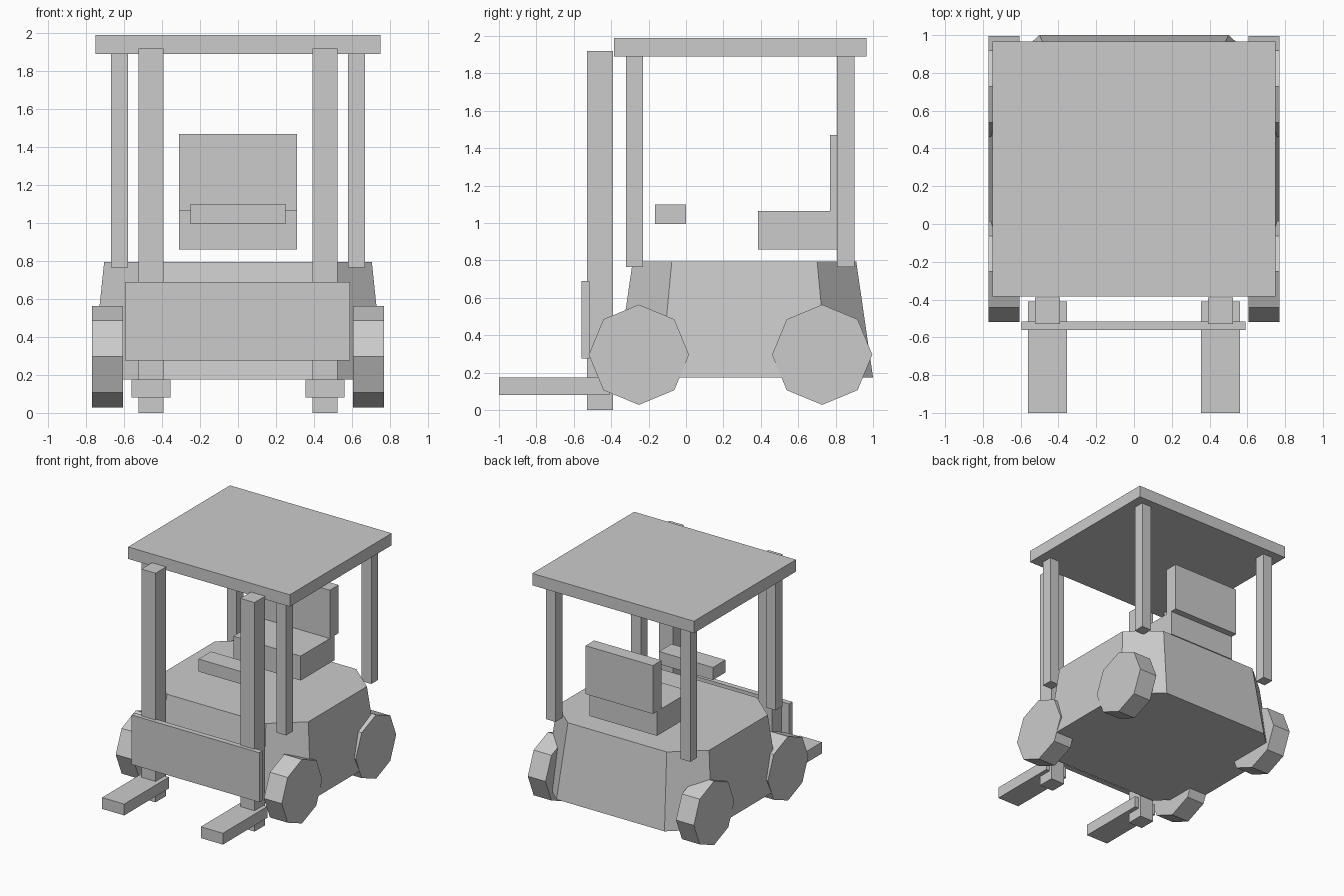
import bpy, bmesh, math

if "Cube" in bpy.data.objects:
    bpy.data.objects.remove(bpy.data.objects["Cube"])

paint = bpy.data.materials.new("plain grey")
paint.diffuse_color = (0.6, 0.6, 0.6, 1)
paint.use_nodes = True
paint.node_tree.nodes["Principled BSDF"].inputs["Base Color"].default_value = paint.diffuse_color


def loft(name, bottom, top):
    """Solid between two matching loops of points."""
    bm = bmesh.new()
    a = [bm.verts.new(p) for p in bottom]
    b = [bm.verts.new(p) for p in top]
    n = len(a)
    bm.faces.new(a[::-1])
    bm.faces.new(b)
    for i in range(n):
        j = (i + 1) % n
        bm.faces.new((a[i], a[j], b[j], b[i]))
    bmesh.ops.recalc_face_normals(bm, faces=bm.faces)
    mesh = bpy.data.meshes.new(name)
    bm.to_mesh(mesh)
    bm.free()
    mesh.materials.append(paint)
    ob = bpy.data.objects.new(name, mesh)
    bpy.context.collection.objects.link(ob)
    return ob


def box(name, x, y, z):
    ring = [(x[0], y[0]), (x[1], y[0]), (x[1], y[1]), (x[0], y[1])]
    return loft(name, [(*p, z[0]) for p in ring], [(*p, z[1]) for p in ring])


def octagon(hx, hy, z, cut=0.65, cy=0.3125):
    """Rectangle with cut corners."""
    c = [(1, -cut), (1, cut), (cut, 1), (-cut, 1),
         (-1, cut), (-1, -cut), (-cut, -1), (cut, -1)]
    return [(u * hx, cy + v * hy, z) for u, v in c]


def wheel(name, side, y, r=0.268, z=0.296):
    ang = [math.tau * i / 8 for i in range(8)]
    rim = [(y + r * math.cos(a), z + r * math.sin(a)) for a in ang]
    return loft(name, [(side * 0.605, *p) for p in rim],
                [(side * 0.77, *p) for p in rim])


# Tapered body with cut corners
loft("body", octagon(0.77, 0.6875, 0.175), octagon(0.705, 0.5975, 0.795))

# Canopy, seat and dashboard
box("roof", (-0.75, 0.75), (-0.385, 0.965), (1.89, 1.99))
box("seat_base", (-0.312, 0.312), (0.385, 0.83), (0.86, 1.065))
box("seat_back", (-0.312, 0.312), (0.77, 0.885), (1.065, 1.47))
box("dashboard", (-0.25, 0.25), (-0.165, 0.0), (0.995, 1.1))

# Carriage plate in front of the masts
box("carriage_plate", (-0.595, 0.59), (-0.56, -0.515), (0.275, 0.69))

# Parts repeated on both sides
for side, label in ((-1, "left"), (1, "right")):
    def pair(a, b):
        return tuple(sorted((side * a, side * b)))
    box(label + "_mast", pair(0.393, 0.525), (-0.53, -0.39), (0.0, 1.92))
    box(label + "_fork", pair(0.355, 0.56), (-1.0, -0.41), (0.08, 0.175))
    box(label + "_front_post", pair(0.58, 0.67), (-0.32, -0.23), (0.765, 1.89))
    box(label + "_rear_post", pair(0.58, 0.67), (0.808, 0.9), (0.765, 1.89))
    wheel(label + "_front_wheel", side, -0.252)
    wheel(label + "_rear_wheel", side, 0.728)
